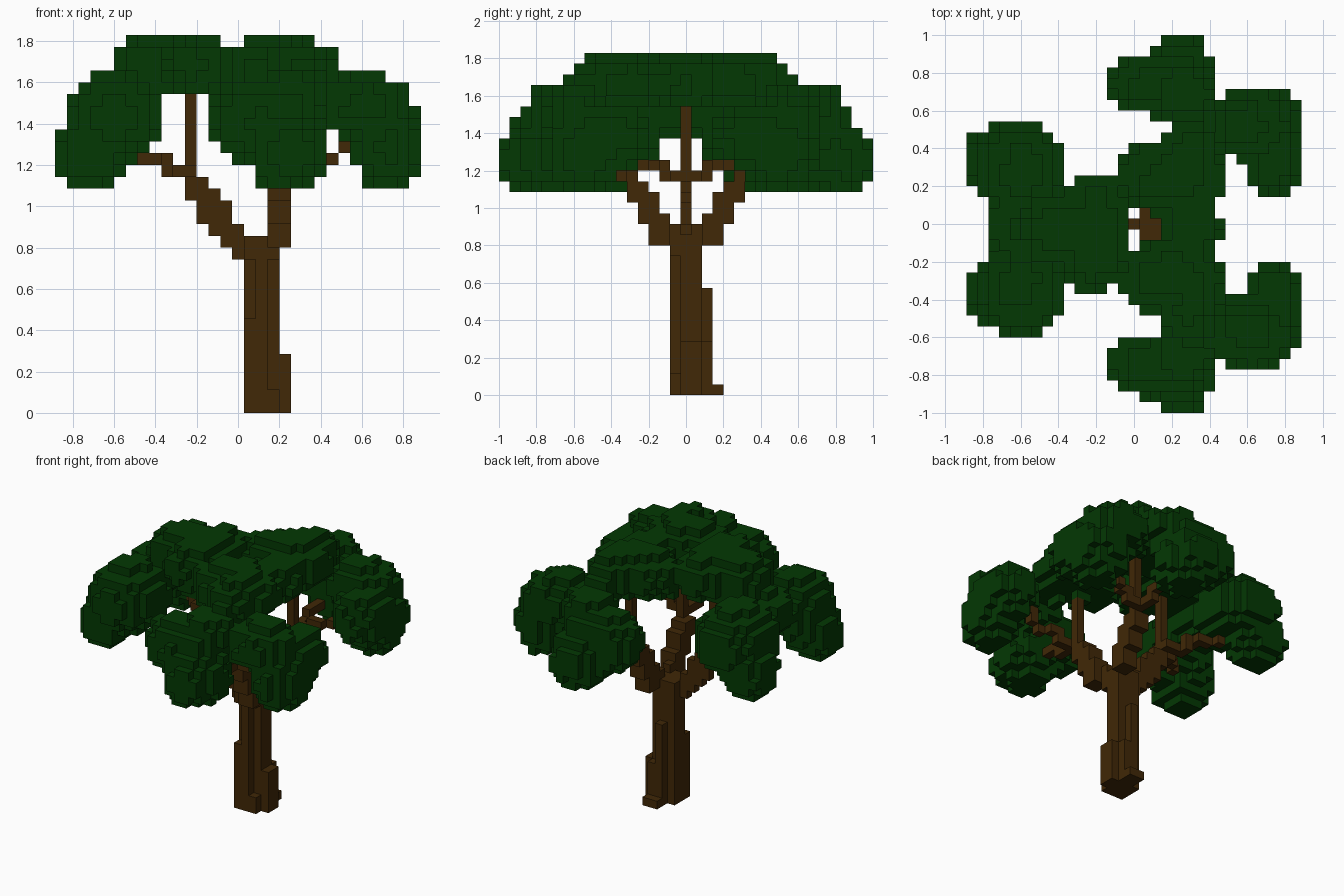
import bpy, bmesh, random
from itertools import product
from math import floor
from mathutils import Vector

if "Cube" in bpy.data.objects:
    bpy.data.objects.remove(bpy.data.objects["Cube"], do_unlink=True)

random.seed(4)
U = 2 / 35                       # block size
ORIGIN = Vector((15.5, 17.5, 0))  # grid offset that centres the tree


def material(name, colour):
    m = bpy.data.materials.new(name)
    m.use_nodes = True
    m.diffuse_color = (*colour, 1)
    m.node_tree.nodes["Principled BSDF"].inputs["Base Color"].default_value = (*colour, 1)
    return m


BARK = material("bark brown", (0.052, 0.021, 0.002))
LEAF = material("leaf green", (0.001, 0.040, 0.001))


def cell(p):
    return tuple(floor(c / U + o) for c, o in zip(p, ORIGIN))


def box(i, j, k):
    return set(product(range(*i), range(*j), range(*k)))


def limb(points, half=0.0):
    """Blocks along a path; half is the half thickness."""
    cells = set()
    offsets = [Vector(o) * half for o in product((-1, 1), repeat=3)]
    for a, b in zip(points, points[1:]):
        a, b = Vector(a), Vector(b)
        for s in range(41):
            p = a.lerp(b, s / 40)
            cells |= {cell(p + o) for o in offsets}
    return cells


rough = {}


def blob(centre, radii):
    """Blocky rounded clump with a slightly lumpy surface."""
    cells = set()
    lo = cell([c - r - U for c, r in zip(centre, radii)])
    hi = cell([c + r + U for c, r in zip(centre, radii)])
    for v in product(*(range(a, b + 1) for a, b in zip(lo, hi))):
        p = (Vector(v) + Vector((0.5, 0.5, 0.5)) - ORIGIN) * U
        d = sum((abs(x - c) / r) ** 2.2 for x, c, r in zip(p, centre, radii))
        key = tuple(c // 2 for c in v)
        if key not in rough:
            rough[key] = random.uniform(-0.13, 0.13)
        if d <= 1 + rough[key]:
            cells.add(v)
    return cells


def mirror(points, s, shift=0):
    return [(x, y * s + shift, z) for x, y, z in points]


def build(name, cells, solid, mat):
    """Mesh the outer faces of a set of blocks."""
    bm = bmesh.new()
    verts = {}
    for v in sorted(cells):
        for axis, side in product(range(3), (0, 1)):
            n = list(v)
            n[axis] += 2 * side - 1
            if tuple(n) in solid:
                continue
            quad = []
            for b, c in ((0, 0), (1, 0), (1, 1), (0, 1)):
                q = list(v)
                q[axis] += side
                q[(axis + 1) % 3] += b
                q[(axis + 2) % 3] += c
                q = tuple(q)
                if q not in verts:
                    verts[q] = bm.verts.new((Vector(q) - ORIGIN) * U)
                quad.append(verts[q])
            bm.faces.new(quad if side else quad[::-1])
    me = bpy.data.meshes.new(name)
    bm.to_mesh(me)
    bm.free()
    me.materials.append(mat)
    bpy.context.collection.objects.link(bpy.data.objects.new(name, me))


# Foliage: each side clump is a shoulder plus a drooping lobe
parts = {}
for s, end, shift in ((-1, "front", -0.045), (1, "back", 0)):
    clumps = {
        end + "_clump": (0, [((0.12, 0.74, 1.41), (0.27, 0.17, 0.19)),
                             ((0.27, 0.69, 1.55), (0.16, 0.16, 0.125)),
                             ((0.235, 0.80, 1.265), (0.185, 0.20, 0.19))]),
        end + "_left_clump": (shift, [((0.61, 0.53, 1.49), (0.21, 0.19, 0.155)),
                                      ((0.73, 0.51, 1.29), (0.16, 0.20, 0.205)),
                                      ((0.74, 0.38, 1.38), (0.15, 0.23, 0.18))]),
        end + "_right_clump": (shift, [((-0.60, 0.30, 1.435), (0.24, 0.255, 0.21)),
                                       ((-0.72, 0.34, 1.27), (0.17, 0.17, 0.19))]),
        end + "_crown": (shift, [((0.20, 0.25, 1.67), (0.30, 0.20, 0.155)),
                                 ((0.29, 0.37, 1.665), (0.14, 0.23, 0.15))]),
    }
    for name, (dy, blobs) in clumps.items():
        parts[name] = set().union(*(blob(mirror([c], s, dy)[0], r) for c, r in blobs)), LEAF
parts["right_crown"] = (blob((-0.21, -0.05, 1.68), (0.20, 0.32, 0.155))
                        | blob((-0.38, -0.03, 1.67), (0.22, 0.19, 0.155))), LEAF
parts["crown_bridge"] = blob((0.30, 0, 1.65), (0.16, 0.20, 0.12)), LEAF
parts["right_bridge"] = blob((-0.60, -0.02, 1.50), (0.18, 0.17, 0.14)), LEAF

# Trunk with stepped root flares and recessed corners
trunk = box((16, 19), (16, 19), (0, 15))
trunk -= box((18, 19), (16, 17), (2, 13)) | box((16, 17), (16, 17), (8, 13))
trunk |= box((17, 18), (19, 20), (0, 10)) | box((18, 19), (19, 20), (0, 5))
trunk |= box((17, 19), (20, 21), (0, 1)) | box((19, 20), (17, 19), (0, 5))
parts["trunk"] = trunk, BARK

# Branches: thick limbs, thin forks and upright posts
thick = 0.38 * U
right = limb([(0.03, 0, 0.81), (-0.09, 0, 0.93), (-0.20, 0, 1.09)], thick)
right |= limb([(-0.23, 0, 1.1), (-0.23, 0, 1.56)])
for s, end in ((-1, "front"), (1, "back")):
    right |= limb(mirror([(-0.20, 0, 1.14), (-0.3, 0.06, 1.18), (-0.46, 0.18, 1.23),
                          (-0.58, 0.27, 1.32)], s))
    side = limb(mirror([(0.17, 0.10, 0.84), (0.2, 0.145, 0.88), (0.2, 0.2, 0.98),
                        (0.2, 0.255, 1.1)], s), thick)
    side |= limb(mirror([(0.2, 0.26, 1.1), (0.2, 0.3, 1.17), (0.22, 0.43, 1.18),
                         (0.22, 0.7, 1.3)], s))
    side |= limb(mirror([(0.2, 0.3, 1.17), (0.46, 0.38, 1.23), (0.6, 0.45, 1.38)], s))
    side |= limb(mirror([(0.21, 0.26, 1.1), (0.21, 0.26, 1.58)], s))
    parts[end + "_branch"] = side, BARK
parts["right_branch"] = right, BARK

# Earlier parts own shared blocks, so nothing overlaps
solid = set().union(*(cells for cells, _ in parts.values()))
taken = set()
for name, (cells, mat) in parts.items():
    build(name, cells - taken, solid, mat)
    taken |= cells
